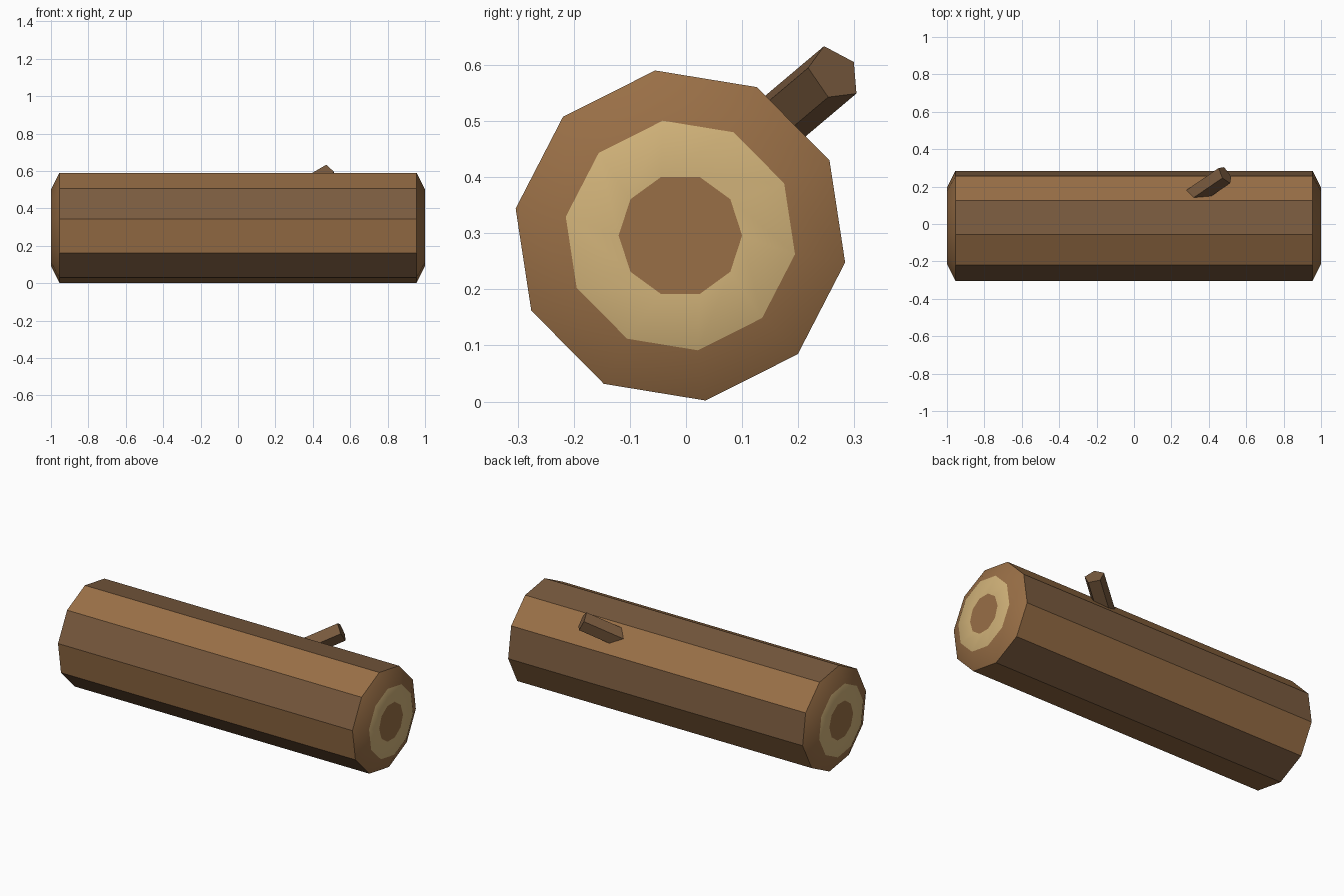
import bpy, math
from mathutils import Vector

if "Cube" in bpy.data.objects:
    bpy.data.objects.remove(bpy.data.objects["Cube"])

SIDES, TURN = 10, math.radians(98.7)
CY, CZ, R = -0.01, 0.296, 0.2975


def material(name, rgb):
    m = bpy.data.materials.new(name)
    lin = [c / 12.92 if c <= 0.04045 else ((c + 0.055) / 1.055) ** 2.4 for c in rgb]
    m.diffuse_color = (*lin, 1)
    m.use_nodes = True
    m.node_tree.nodes["Principled BSDF"].inputs["Base Color"].default_value = m.diffuse_color
    return m


light_bark = material("light_bark", (0.60, 0.435, 0.275))
dark_bark = material("dark_bark", (0.475, 0.355, 0.245))
cream = material("cream_wood", (0.82, 0.70, 0.475))


def add(name, verts, faces, mats, slots, smooth=False):
    me = bpy.data.meshes.new(name)
    me.from_pydata(verts, [], faces)
    for m in mats:
        me.materials.append(m)
    for p, s in zip(me.polygons, slots):
        p.material_index = s
        p.use_smooth = smooth
    me.update()
    ob = bpy.data.objects.new(name, me)
    bpy.context.collection.objects.link(ob)
    return ob


def ring(x, r, turn):
    return [(x, CY + r * math.cos(turn + i * math.tau / SIDES),
             CZ + r * math.sin(turn + i * math.tau / SIDES)) for i in range(SIDES)]


def bridge(a, b, n=SIDES, flip=False):
    quads = [(a + i, a + (i + 1) % n, b + (i + 1) % n, b + i) for i in range(n)]
    return [q[::-1] for q in quads] if flip else quads


# Log sides, alternating bark colours
add("log_bark", ring(-0.955, R, TURN) + ring(0.955, R, TURN),
    bridge(0, SIDES, flip=True), [light_bark, dark_bark],
    [i % 2 for i in range(SIDES)])

# Cut ends: softly shaded rim, pale ring and flat heart
HEART = math.radians(108)
for side, label in ((1, "right"), (-1, "left")):
    add(label + "_cut_end",
        ring(side * 0.955, R, TURN) + ring(side, 0.207, TURN) + ring(side, 0.11, HEART),
        bridge(0, SIDES, flip=side < 0) + bridge(SIDES, 2 * SIDES, flip=side < 0),
        [light_bark, cream], [0] * SIDES + [1] * SIDES, True)
    face = tuple(range(SIDES))
    add(label + "_heart", ring(side, 0.11, HEART),
        [face if side > 0 else face[::-1]], [light_bark], [0])

# Five-sided broken branch, rooted inside the log
tip = Vector((0.488, 0.264, 0.585))
axis = Vector((0.745, 0.51, 0.43)).normalized()
up = Vector((-0.013, -0.016, 0.048))
u = (up - axis * up.dot(axis)).normalized()
v = axis.cross(u)
pts = []
for back in (0.28, 0.0):
    for i in range(5):
        a = i * math.tau / 5
        pts.append(tip - axis * back + 0.054 * (u * math.cos(a) + v * math.sin(a)))
add("branch", pts, bridge(0, 5, 5) + [(5, 6, 7, 8, 9), (4, 3, 2, 1, 0)],
    [dark_bark], [0] * 7)
